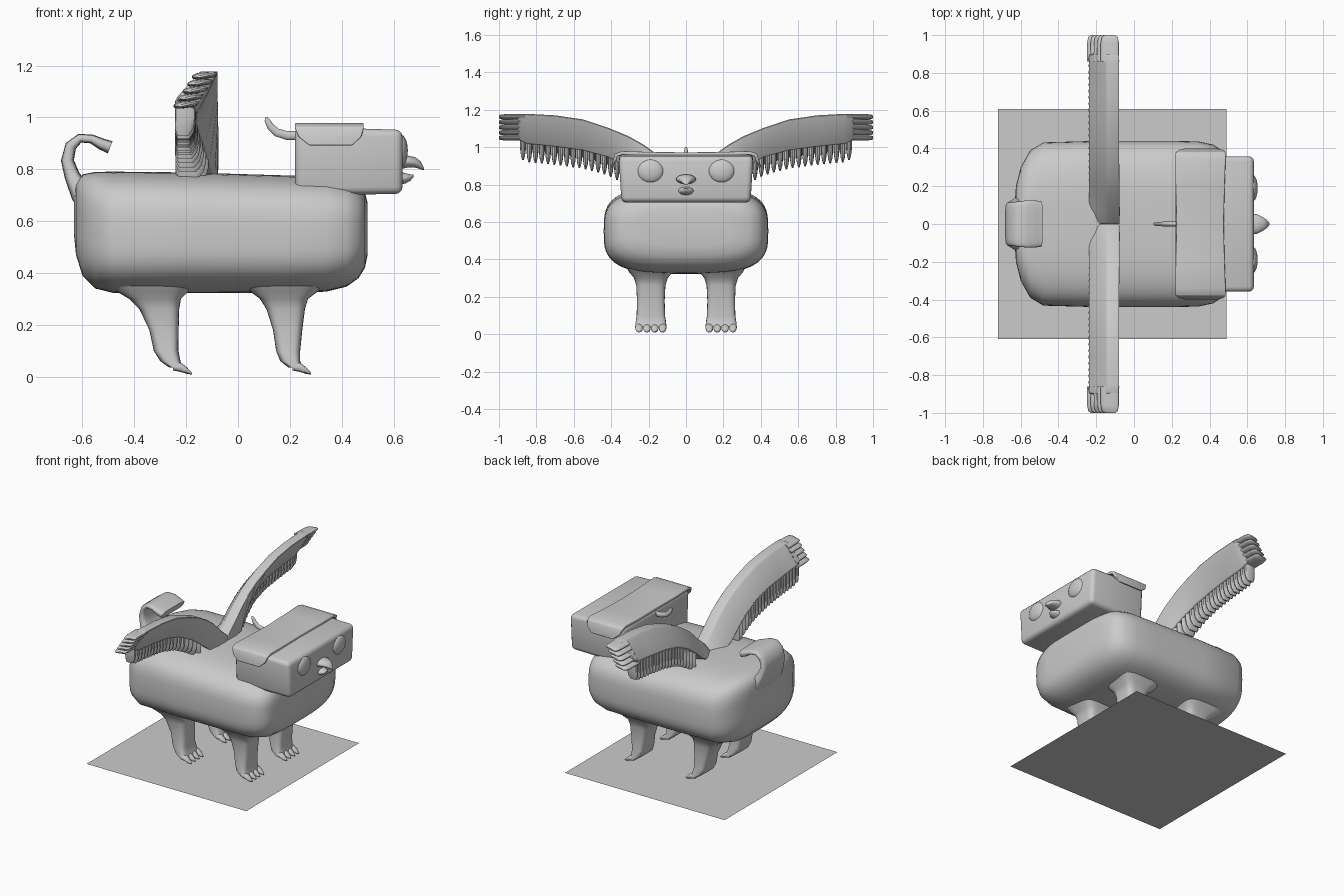
import bpy, bmesh, math
from mathutils import Vector

if "Cube" in bpy.data.objects:
    bpy.data.objects.remove(bpy.data.objects["Cube"])

grey = bpy.data.materials.new("stone grey")
grey.diffuse_color = (0.6, 0.6, 0.6, 1)
grey.use_nodes = True
grey.node_tree.nodes["Principled BSDF"].inputs["Base Color"].default_value = grey.diffuse_color


def finish(bm, name, angle=40, bevel=0):
    bmesh.ops.recalc_face_normals(bm, faces=bm.faces)
    me = bpy.data.meshes.new(name)
    bm.to_mesh(me)
    bm.free()
    me.materials.append(grey)
    ob = bpy.data.objects.new(name, me)
    bpy.context.collection.objects.link(ob)
    bpy.ops.object.select_all(action='DESELECT')
    ob.select_set(True)
    bpy.context.view_layer.objects.active = ob
    if bevel:
        m = ob.modifiers.new("bevel", 'BEVEL')
        m.width, m.segments = bevel, 3
        bpy.ops.object.modifier_apply(modifier=m.name)
    bpy.ops.object.shade_smooth_by_angle(angle=math.radians(angle))
    return ob


def ring(c, u, v, n=2.0, count=24):
    """Superellipse ring around c with half axes u and v."""
    c, u, v = Vector(c), Vector(u), Vector(v)
    pts = []
    for i in range(count):
        a = 2 * math.pi * i / count
        ca, sa = math.cos(a), math.sin(a)
        pts.append(c + u * math.copysign(abs(ca) ** (2 / n), ca)
                   + v * math.copysign(abs(sa) ** (2 / n), sa))
    return pts


def loft(name, rings, angle=40, bevel=0):
    bm = bmesh.new()
    rows = [[bm.verts.new(p) for p in r] for r in rings]
    for a, b in zip(rows, rows[1:]):
        for i in range(len(a)):
            j = (i + 1) % len(a)
            bm.faces.new((a[i], a[j], b[j], b[i]))
    bm.faces.new(rows[0])
    bm.faces.new(rows[-1])
    return finish(bm, name, angle, bevel)


def loft_x(name, secs, n=2.0, count=24, y=0, angle=40):
    """Sections (x, half width, mid z, half height) along x."""
    return loft(name, [ring((x, y, z), (0, w, 0), (0, 0, h), n, count)
                       for x, w, z, h in secs], angle)


def band(name, path, n=4.0):
    """Curled band in the xz plane: (x, z, thickness, half width)."""
    rings = []
    for i, (x, z, t, w) in enumerate(path):
        a, b = path[max(i - 1, 0)], path[min(i + 1, len(path) - 1)]
        d = Vector((b[0] - a[0], 0, b[1] - a[1])).normalized()
        rings.append(ring((x, 0, z), (0, w, 0), Vector((-d.z, 0, d.x)) * t / 2, n))
    return loft(name, rings, 50)


def lerp_table(t, x):
    for a, b in zip(t, t[1:]):
        if x <= b[0]:
            f = (x - a[0]) / (b[0] - a[0])
            return [p + (q - p) * f for p, q in zip(a, b)]
    return t[-1]


# ground sheet
bm = bmesh.new()
bm.faces.new([bm.verts.new(p) for p in ((-.72, -.61, 0), (.49, -.61, 0), (.49, .61, 0), (-.72, .61, 0))])
finish(bm, "ground_sheet")

# barrel body
loft_x("body", [
    (-.632, .10, .62, .08), (-.625, .20, .61, .14), (-.60, .30, .585, .195), (-.55, .39, .565, .225),
    (-.48, .432, .557, .234), (-.2, .44, .555, .233), (.2, .44, .55, .226), (.34, .437, .55, .222),
    (.42, .42, .553, .205), (.465, .39, .56, .18), (.49, .34, .565, .145), (.50, .25, .57, .10)],
    3.3, 64, angle=60)

# curled tail
band("tail", [(-.56, .64, .10, .16), (-.605, .71, .085, .145), (-.64, .775, .06, .125), (-.658, .835, .05, .115),
              (-.645, .89, .045, .115), (-.61, .92, .035, .12), (-.565, .917, .035, .125),
              (-.525, .897, .045, .125), (-.493, .885, .05, .12)])

# head block: bevelled box, a little narrower toward the front and bottom
bm = bmesh.new()
bmesh.ops.create_cube(bm, size=1)
for v in bm.verts:
    front, top = v.co.x > 0, v.co.z > 0
    v.co = Vector((.635 if front else .22,
                   math.copysign(.36 if top else .345, v.co.y),
                   (.952 if front else .965) if top else (.705 if front else .70)))
finish(bm, "head", 40, .028)

# brow cap with drooping ears
def ear_row(y, z, x0, x1, t, ny, nz):
    return [(x0, y, z), (x1, y, z), (x1, y - ny * t, z - nz * t), (x0, y - ny * t, z - nz * t)]

half = [(.0, .972, .225, .475, .02, 0, 1), (.2, .974, .22, .48, .02, 0, 1), (.34, .979, .22, .485, .02, 0, 1),
        (.38, .965, .22, .485, .02, .7, .7), (.393, .925, .235, .475, .018, 1, .1), (.402, .892, .275, .44, .012, 1, 0)]
rows = [ear_row(-y, z, a, b, t, -ny, nz) for y, z, a, b, t, ny, nz in reversed(half)]
rows += [ear_row(*h) for h in half[1:]]
loft("ears", rows, 50, .005)

# crest hook behind the head
band("crest", [(.25, .93, .035, .012), (.19, .93, .034, .012), (.15, .942, .032, .012),
               (.125, .965, .028, .011), (.112, .99, .02, .009), (.107, 1.0, .008, .005)], 2)

# beak
loft_x("upper_beak", [(.61, .055, .825, .028), (.65, .052, .83, .024), (.685, .035, .826, .02),
                      (.705, .02, .815, .015), (.718, .004, .80, .004)])
loft_x("lower_beak", [(.61, .045, .768, .028), (.645, .038, .765, .02), (.665, .025, .768, .012),
                      (.677, .006, .775, .005)])

# eyes
for side, s in (("left", 1), ("right", -1)):
    bm = bmesh.new()
    bmesh.ops.create_uvsphere(bm, u_segments=24, v_segments=14, radius=1)
    for v in bm.verts:
        v.co = Vector((.628 + v.co.x * .027, s * .19 + v.co.y * .07, .872 + v.co.z * .062))
    finish(bm, side + "_eye", 60)

# legs: (z, back x, front x, half width), with four toes each
front_leg = [(.40, -.02, .36, .15), (.33, .045, .31, .115), (.30, .085, .27, .09), (.26, .11, .258, .078),
             (.18, .135, .248, .074), (.10, .147, .24, .076), (.06, .163, .24, .082), (.035, .195, .25, .084)]
hind_leg = [(.40, -.53, -.14, .15), (.33, -.47, -.19, .115), (.30, -.42, -.22, .09), (.26, -.38, -.227, .078),
            (.18, -.342, -.229, .074), (.10, -.325, -.23, .076), (.06, -.30, -.222, .082), (.035, -.265, -.21, .084)]
for side, s in (("left", 1), ("right", -1)):
    for kind, secs in (("front", front_leg), ("hind", hind_leg)):
        name = f"{side}_{kind}"
        cy = s * .188
        loft(name + "_leg", [ring(((a + b) / 2, cy, z), ((b - a) / 2, 0, 0), (0, w, 0), 4, 32)
                             for z, a, b, w in secs], 60)
        fx = secs[-1][2]
        for i in range(4):
            loft_x(f"{name}_toe_{i + 1}", [(fx - .04, .02, .042, .018), (fx - .01, .021, .036, .018),
                                           (fx + .012, .018, .024, .013), (fx + .032, .005, .012, .004)],
                   2.5, 12, cy + (i - 1.5) * .042)

# wings: stations (y, top z, bottom z, bottom front x)
stations = [(.0, .82, .70, -.08), (.08, .89, .73, -.08), (.16, .965, .77, -.09), (.23, 1.015, .83, -.11),
            (.31, 1.06, .89, -.13), (.42, 1.105, .945, -.15), (.55, 1.148, .98, -.16), (.70, 1.17, 1.0, -.16),
            (.85, 1.178, 1.015, -.16), (.90, 1.178, 1.04, -.165)]
for side, s in (("left", 1), ("right", -1)):
    loft(side + "_wing", [[(-.075, s * y, t), (-.145, s * y, t), (-.242, s * y, b + .035), (bx, s * y, b)]
                          for y, t, b, bx in stations], 30, .01)
    # hanging trailing feathers
    for i in range(20):
        y = .235 + i * .0335
        _, t, b, bx = lerp_table(stations, y)
        cx, w = (-.245 + bx) / 2, (bx + .245) / 2
        loft(f"{side}_feather_{i + 1}",
             [ring((cx + dx, s * y, b + dz), (w * k, 0, 0), (0, h, 0), 2.5, 12)
              for dx, dz, k, h in ((0, .04, .95, .016), (0, -.03, .95, .016),
                                   (-.004, -.07, .85, .011), (-.008, -.095, .55, .004))])
    # spread finger feathers at the tip
    for i in range(5):
        cx, cz = -.128 - i * .018, 1.162 - i * .028
        loft(f"{side}_finger_{i + 1}",
             [ring((cx, s * y, cz), (w, 0, .006), (0, 0, h), 2.5, 16)
              for y, w, h in ((.86, .05, .014), (.96, .048, .013), (.99, .042, .01), (1.0, .028, .004))])
